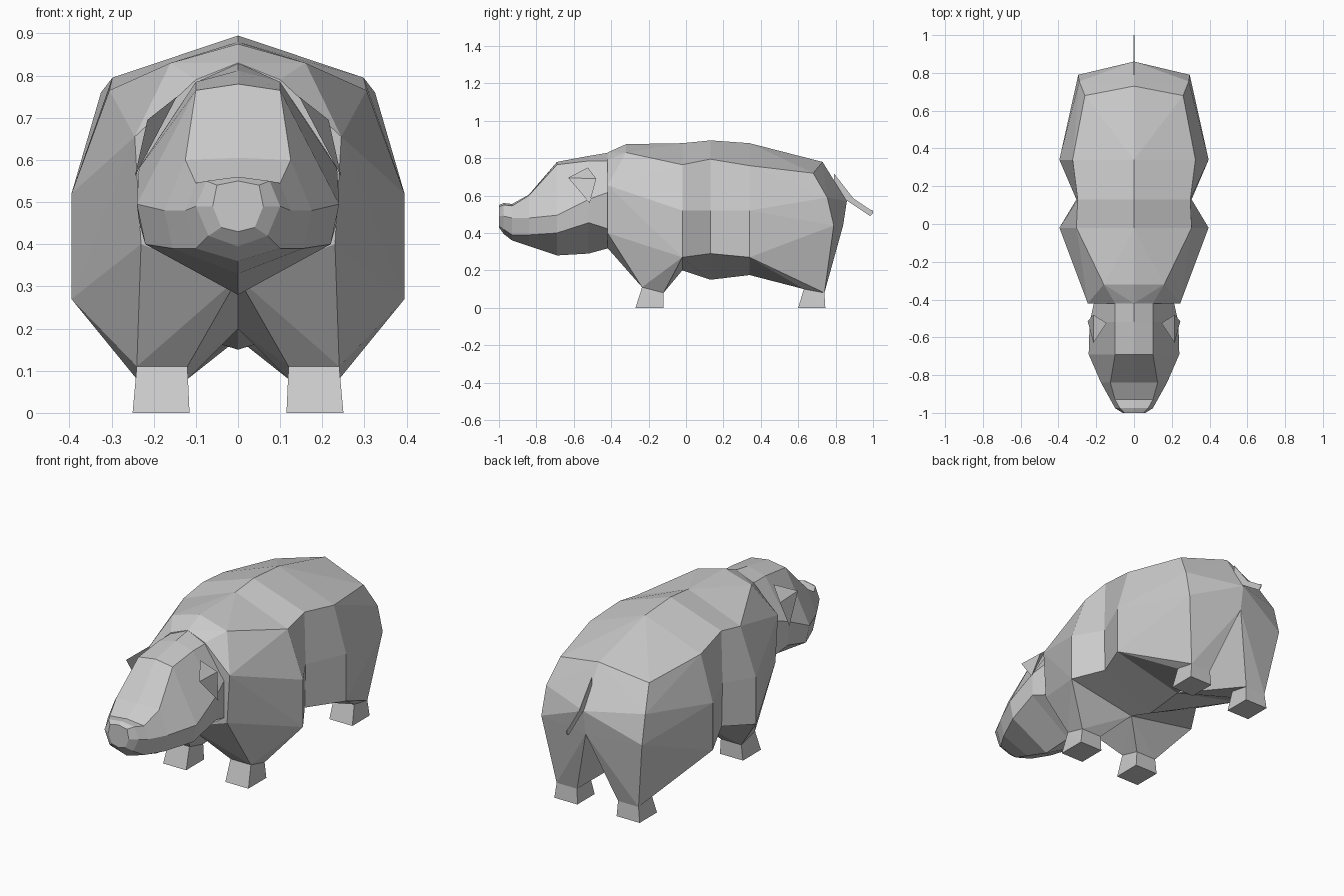
import bpy
import bmesh

default_cube = bpy.data.objects.get("Cube")
if default_cube:
    bpy.data.objects.remove(default_cube, do_unlink=True)

skin = bpy.data.materials.new("grey_skin")
skin.use_nodes = True
skin_colour = (0.6, 0.6, 0.6, 1.0)
skin.diffuse_color = skin_colour
skin.node_tree.nodes["Principled BSDF"].inputs["Base Color"].default_value = skin_colour


def finish(name, bm, mirrored=False):
    """Turn a bmesh into a flat shaded object."""
    bmesh.ops.recalc_face_normals(bm, faces=bm.faces[:])
    mesh = bpy.data.meshes.new(name)
    bm.to_mesh(mesh)
    bm.free()
    mesh.materials.append(skin)
    obj = bpy.data.objects.new(name, mesh)
    bpy.context.scene.collection.objects.link(obj)
    if mirrored:
        mirror = obj.modifiers.new("mirror", "MIRROR")
        mirror.use_axis[0] = True
        mirror.merge_threshold = 0.0005
    return obj


def hull(name, points):
    """Faceted solid around the points of one side, mirrored to the other."""
    bm = bmesh.new()
    for point in points:
        bm.verts.new(point)
    result = bmesh.ops.convex_hull(bm, input=bm.verts[:])
    unused = [v for v in result["geom_interior"] if isinstance(v, bmesh.types.BMVert)]
    bmesh.ops.delete(bm, geom=unused, context="VERTS")
    inner = [f for f in bm.faces if all(v.co.x < 0.0001 for v in f.verts)]
    bmesh.ops.delete(bm, geom=inner, context="FACES")
    return finish(name, bm, mirrored=True)


def loft(name, stations):
    """Skin half sections (top to bottom) placed along y, closed by symmetry."""
    bm = bmesh.new()
    rings = []
    for y, half in stations:
        other = [(-x, z) for x, z in reversed(half) if x > 0]
        rings.append([bm.verts.new((x, y, z)) for x, z in half + other])
    for a, b in zip(rings, rings[1:]):
        for i in range(len(a)):
            j = (i + 1) % len(a)
            bm.faces.new((a[i], a[j], b[j], b[i]))
    bm.faces.new(rings[0])
    bm.faces.new(rings[-1])
    return finish(name, bm)


def section(station):
    y, half = station
    return [(x, y, z) for x, z in half]


# Barrel of the body, pinched between shoulder and hip
shoulder_line = (-0.02, [(0, .88), (.305, .765), (.395, .52), (.395, .27), (0, .2)])
waist_line = (0.13, [(0, .895), (.298, .795), (.305, .52), (.3, .29), (0, .15)])
hip_line = (0.34, [(0, .88), (.325, .76), (.395, .52), (.395, .27), (0, .175)])
loft("barrel", [shoulder_line, waist_line, hip_line])


# Feet, with the ankle shared by the leg above
def ankle(front, back, high, low):
    return [(x, y, z) for x in (.12, .24) for y, z in ((front, high), (back, low))]


def foot(name, ankle_points, front, back):
    sole = [(x, y, 0) for x in (.115, .25) for y in (front, back)]
    hull(name, ankle_points + sole)


front_ankle = ankle(-.235, -.12, .11, .08)
rear_ankle = ankle(.63, .74, .10, .08)
foot("front_feet", front_ankle, -.27, -.12)
foot("rear_feet", rear_ankle, .6, .745)

# Shoulders, running from the neck down to the front feet
neck_line = (-0.42, [(0, .83), (.1, .79), (.245, .655), (.23, .4), (0, .32)])
withers = [(0, -.32, .875), (.16, -.32, .83)]
hull("shoulders", section(shoulder_line) + section(neck_line) + withers + front_ankle)

# Rump, running from the hips to the rear feet with a cleft between the legs
rump_edge = [(.26, .68, .72), (.29, .755, .59), (.295, .79, .44)]
rump_centre = [(0, .73, .78), (0, .86, .57), (0, .84, .44)]
hull("rump", section(hip_line) + rump_edge + rump_centre + rear_ankle)

# Head, from the neck to the blunt muzzle
loft("head", [
    (-.41, [(0, .83), (.1, .785), (.21, .62), (.21, .42), (0, .32)]),
    (-.52, [(0, .812), (.1, .785), (.235, .58), (.235, .455), (0, .29)]),
    (-.69, [(0, .78), (.1, .765), (.24, .495), (.22, .4), (0, .28)]),
    (-.84, [(0, .605), (.125, .6), (.175, .48), (.155, .39), (0, .33)]),
    (-.93, [(0, .555), (.1, .545), (.125, .48), (.1, .39), (0, .36)]),
    (-.975, [(0, .56), (.075, .55), (.1, .49), (.07, .42), (0, .395)]),
    (-1.0, [(0, .55), (.05, .54), (.06, .49), (.04, .44), (0, .43)]),
])

# Small pointed ears
hull("ears", [(.145, -.525, .75), (.215, -.63, .695), (.245, -.515, .56), (.215, -.48, .69)])

# Thin blade of a tail
blade = 0.002
loft("tail", [(y, [(blade, top), (blade, bottom)]) for y, top, bottom in
              ((.79, .72, .62), (.895, .585, .55), (.985, .525, .49), (1.0, .52, .505))])
